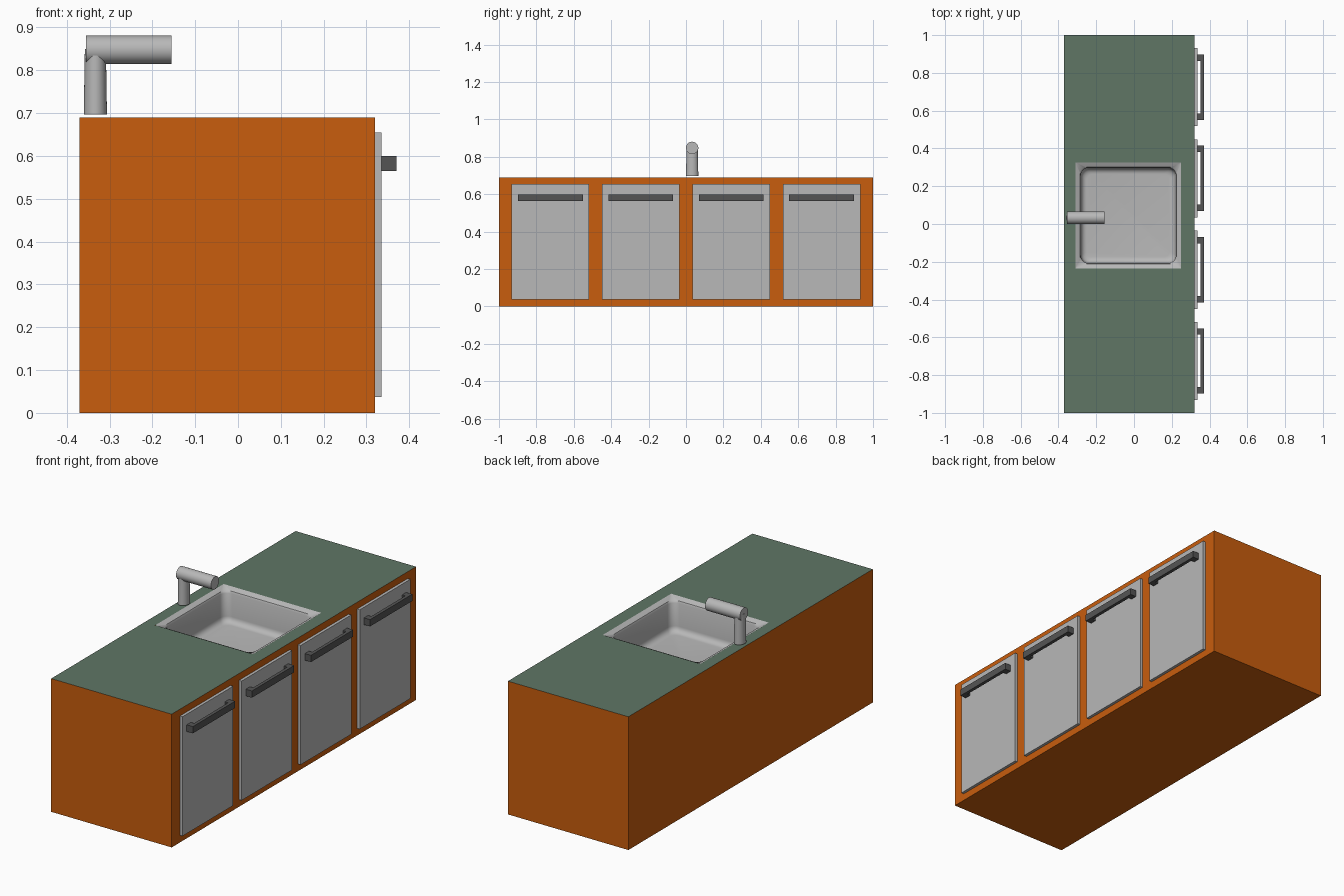
import bpy, bmesh, math
from mathutils import Matrix, Vector

old = bpy.data.objects.get("Cube")
if old:
    bpy.data.objects.remove(old, do_unlink=True)


def material(name, r, g, b):
    m = bpy.data.materials.new(name)
    m.use_nodes = True
    m.diffuse_color = (r, g, b, 1)
    m.node_tree.nodes["Principled BSDF"].inputs["Base Color"].default_value = (r, g, b, 1)
    return m


ORANGE = material("orange cabinet", 0.58, 0.11, 0.004)
GREEN = material("green worktop", 0.115, 0.18, 0.13)
STEEL = material("light steel", 0.48, 0.48, 0.48)
DARK = material("dark handle grey", 0.09, 0.09, 0.09)


def finish(name, bm, *mats, smooth=None):
    me = bpy.data.meshes.new(name)
    bm.to_mesh(me)
    bm.free()
    ob = bpy.data.objects.new(name, me)
    bpy.context.collection.objects.link(ob)
    for m in mats:
        me.materials.append(m)
    if smooth:
        bpy.ops.object.select_all(action='DESELECT')
        ob.select_set(True)
        bpy.context.view_layer.objects.active = ob
        bpy.ops.object.shade_smooth_by_angle(angle=math.radians(smooth))
    return ob


def add_box(bm, lo, hi):
    lo, hi = Vector(lo), Vector(hi)
    mat = Matrix.Translation((lo + hi) / 2) @ Matrix.Diagonal((*(hi - lo), 1))
    return bmesh.ops.create_cube(bm, size=1, matrix=mat)["verts"]


SINK_X, SINK_Y, SINK_HALF, TOP = -0.03, 0.045, 0.28, 0.69
BACK, FRONT = -0.37, 0.32

# Cabinet body with green top face and a square sink opening
bm = bmesh.new()
add_box(bm, (BACK, -1, 0), (FRONT, 1, TOP))
top = max(bm.faces, key=lambda f: f.calc_center_median().z)
outer = list(top.verts)
bm.faces.remove(top)
inner = [bm.verts.new((SINK_X + math.copysign(SINK_HALF, v.co.x),
                       SINK_Y + math.copysign(SINK_HALF, v.co.y), TOP)) for v in outer]
for i in range(4):
    j = (i + 1) % 4
    bm.faces.new((outer[i], outer[j], inner[j], inner[i])).material_index = 1
finish("cabinet_body", bm, ORANGE, GREEN)


# Sink basin: stacked rounded-square loops (half size, corner radius, height)
def loop(bm, half, radius, z, steps=6):
    verts = []
    for q, (sx, sy) in enumerate(((1, 1), (-1, 1), (-1, -1), (1, -1))):
        for k in range(steps + 1):
            a = math.pi / 2 * (q + k / steps)
            verts.append(bm.verts.new((SINK_X + sx * (half - radius) + radius * math.cos(a),
                                       SINK_Y + sy * (half - radius) + radius * math.sin(a), z)))
    return verts


bm = bmesh.new()
rings = [(SINK_HALF, 0.001, TOP), (0.256, 0.035, 0.678), (0.252, 0.04, 0.668), (0.25, 0.04, 0.55)]
for k in range(1, 6):
    a = math.pi / 2 * k / 5
    rings.append((0.22 + 0.03 * math.cos(a), 0.042 - 0.01 * k / 5, 0.55 - 0.03 * math.sin(a)))
loops = [loop(bm, *r) for r in rings]
for a, b in zip(loops, loops[1:]):
    n = len(a)
    for i in range(n):
        bm.faces.new((a[i], a[(i + 1) % n], b[(i + 1) % n], b[i]))
bm.faces.new(loops[-1])
finish("sink_basin", bm, STEEL, smooth=40)

# Four doors, each with a bar handle on two posts
for n in range(4):
    y = -0.725 + n * 0.4833
    bm = bmesh.new()
    add_box(bm, (FRONT, y - 0.207, 0.037), (0.335, y + 0.207, 0.655))
    finish(f"door_{n + 1}", bm, STEEL)
    bm = bmesh.new()
    add_box(bm, (0.353, y - 0.173, 0.565), (0.37, y + 0.173, 0.6))
    for s in (-1, 1):
        add_box(bm, (0.335, y + s * 0.156 - 0.017, 0.565), (0.353, y + s * 0.156 + 0.017, 0.6))
    finish(f"handle_{n + 1}", bm, DARK)

# Tap: tapered upright and horizontal spout
TAP_Y = 0.033
bm = bmesh.new()
bmesh.ops.create_cone(bm, cap_ends=True, segments=32, radius1=0.033, radius2=0.03, depth=0.153,
                      matrix=Matrix.Translation((-0.333, TAP_Y, 0.7735)) @ Matrix.Diagonal((0.82, 1, 1, 1)))
finish("tap_upright", bm, STEEL, smooth=40)
bm = bmesh.new()
bmesh.ops.create_cone(bm, cap_ends=True, segments=32, radius1=0.033, radius2=0.033, depth=0.2,
                      matrix=Matrix.Translation((-0.255, TAP_Y, 0.848)) @ Matrix.Rotation(math.pi / 2, 4, 'Y'))
finish("tap_spout", bm, STEEL, smooth=40)
